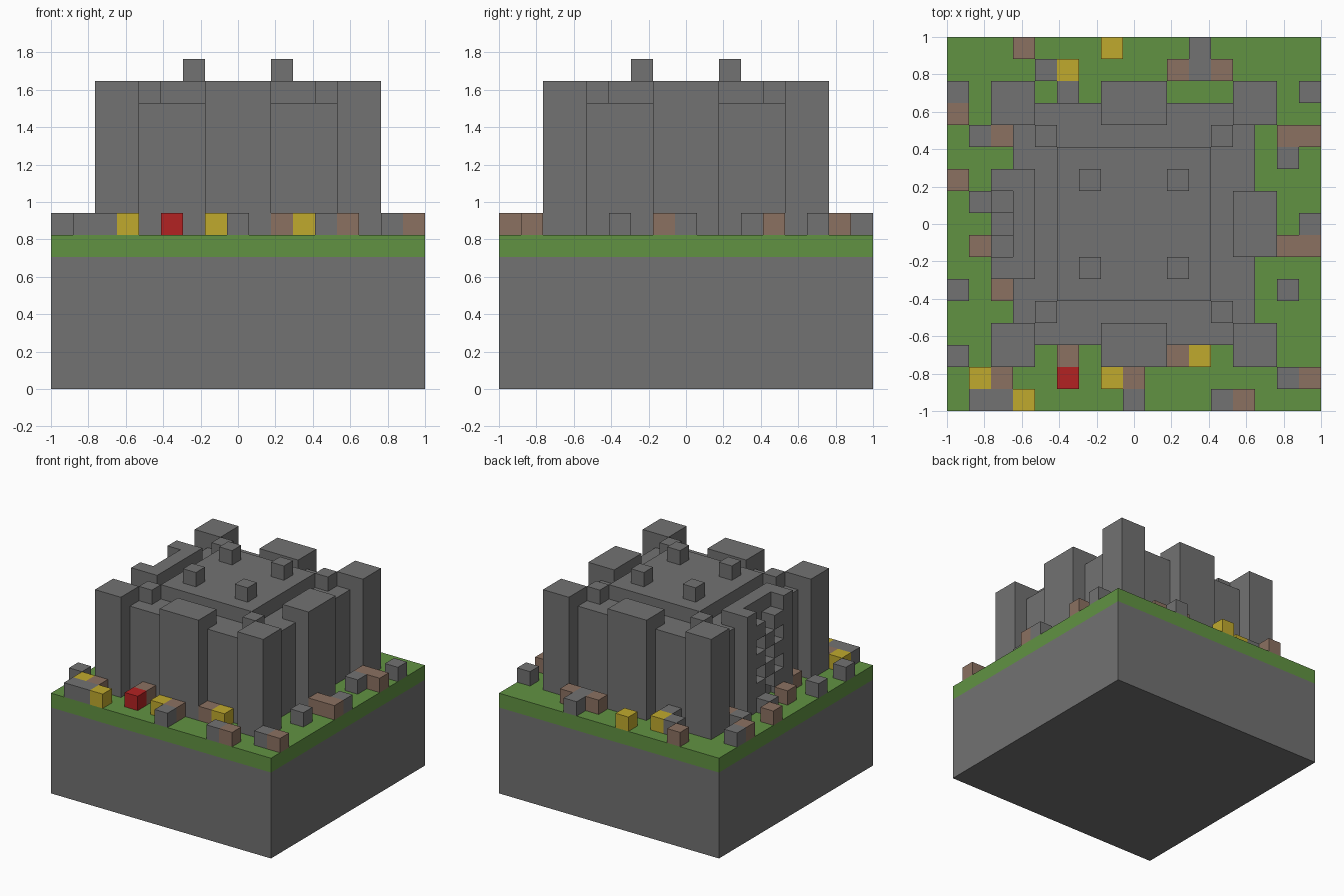
import bpy
import bmesh
from mathutils import Matrix, Vector

if "Cube" in bpy.data.objects:
    bpy.data.objects.remove(bpy.data.objects["Cube"], do_unlink=True)

GRID = 17
CELL = 2 / GRID
GROUND = 7
WALL = 13
TOWER = 14


def material(name, rgb):
    mat = bpy.data.materials.new(name)
    mat.use_nodes = True
    colour = (*rgb, 1)
    mat.diffuse_color = colour
    mat.node_tree.nodes["Principled BSDF"].inputs["Base Color"].default_value = colour
    return mat


stone = material("stone grey", (0.168, 0.168, 0.168))
grass = material("grass green", (0.12, 0.29, 0.055))
earth = material("earth brown", (0.26, 0.165, 0.12))
yellow = material("flower yellow", (0.53, 0.40, 0.027))
red = material("flower red", (0.45, 0.016, 0.016))


def blocks(name, boxes, mat):
    # One object from boxes given as low and high corners in cells
    bm = bmesh.new()
    for low, high in boxes:
        low, high = Vector(low), Vector(high)
        centre = (low + high) / 2 - Vector((GRID / 2, GRID / 2, 0))
        place = Matrix.Translation(centre * CELL) @ Matrix.Diagonal((*((high - low) * CELL), 1))
        bmesh.ops.create_cube(bm, size=1, matrix=place)
    mesh = bpy.data.meshes.new(name)
    bm.to_mesh(mesh)
    bm.free()
    mesh.materials.append(mat)
    obj = bpy.data.objects.new(name, mesh)
    bpy.context.collection.objects.link(obj)


def column(x, y, bottom, top, width=1, depth=1):
    return (x, y, bottom), (x + width, y + depth, top)


def scatter(name, cells, mat):
    # Single cubes lying on the grass
    blocks(name, [column(x, y, GROUND, GROUND + 1) for x, y in cells], mat)


# Ground slab
blocks("rock_base", [column(0, 0, 0, GROUND - 1, GRID, GRID)], stone)
blocks("grass_layer", [column(0, 0, GROUND - 1, GROUND, GRID, GRID)], grass)

# Castle body and raised keep
blocks("castle_walls", [column(3, 3, GROUND, WALL, 11, 11)], stone)
blocks("keep_roof", [column(5, 5, WALL, TOWER, 7, 7)], stone)

# Towers at the corners and in the middle of three walls
blocks("corner_towers", [column(x, y, GROUND, TOWER, 2, 2)
                         for x in (2, 13) for y in (2, 13)], stone)
blocks("front_tower", [column(7, 2, GROUND, TOWER, 3, 2)], stone)
blocks("back_tower", [column(7, 13, GROUND, TOWER, 3, 2)], stone)
blocks("left_tower", [column(13, 7, GROUND, TOWER, 2, 3)], stone)

# Battlements
blocks("wall_merlons", [column(x, y, WALL, TOWER)
                        for x in (4, 12) for y in (4, 12)], stone)
blocks("keep_merlons", [column(x, y, TOWER, TOWER + 1)
                        for x in (6, 10) for y in (6, 10)], stone)

# Recessed gate on the right wall, with a lattice between its pillars
blocks("gate_back", [column(3, 6, GROUND, TOWER, 1, 5)], stone)
blocks("gate_pillars", [column(2, y, GROUND, TOWER) for y in (6, 10)], stone)
blocks("gate_lattice", [column(2, y, z, z + 1)
                        for z in range(8, 13) for y in (7, 8, 9)
                        if (y + z) % 2 == 1], stone)

# Stones, earth and flowers on the grass, from back to front
scatter("loose_stones", [
    (11, 16), (4, 15), (11, 15), (0, 14), (5, 14), (16, 14),
    (1, 12), (15, 11), (1, 9), (16, 8), (0, 5), (15, 5),
    (0, 2), (15, 1), (1, 0), (2, 0), (8, 0), (12, 0)], stone)
scatter("earth_clods", [
    (3, 16), (10, 15), (12, 15), (0, 13), (2, 12), (15, 12),
    (16, 12), (0, 10), (1, 7), (15, 7), (16, 7), (2, 5),
    (5, 2), (10, 2), (2, 1), (8, 1), (16, 1), (13, 0)], earth)
scatter("yellow_flowers", [
    (7, 16), (5, 15), (11, 2), (1, 1), (7, 1), (3, 0)], yellow)
scatter("red_flower", [(5, 1)], red)
